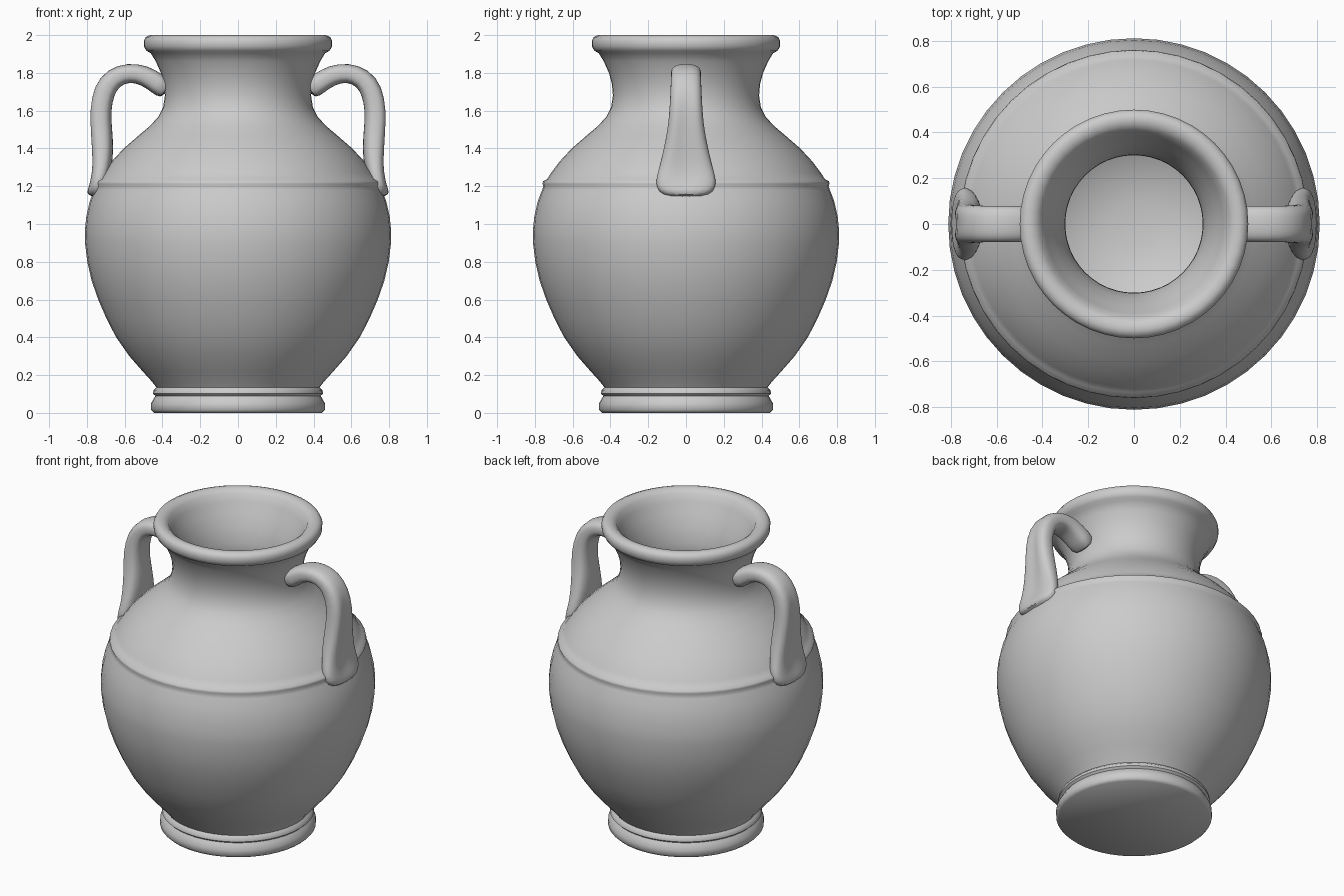
import bpy, bmesh
from math import sin, cos, pi, radians
from mathutils import Vector

if "Cube" in bpy.data.objects:
    bpy.data.objects.remove(bpy.data.objects["Cube"])


def finish(bm, name, angle):
    bmesh.ops.recalc_face_normals(bm, faces=bm.faces)
    mesh = bpy.data.meshes.new(name)
    bm.to_mesh(mesh)
    bm.free()
    obj = bpy.data.objects.new(name, mesh)
    bpy.context.collection.objects.link(obj)
    bpy.ops.object.select_all(action='DESELECT')
    obj.select_set(True)
    bpy.context.view_layer.objects.active = obj
    bpy.ops.object.shade_smooth_by_angle(angle=radians(angle))
    return obj


def skin(bm, rings):
    for a, b in zip(rings, rings[1:]):
        n = len(a)
        for i in range(n):
            j = (i + 1) % n
            bm.faces.new((a[i], a[j], b[j], b[i]))
    bm.faces.new(rings[0])
    bm.faces.new(rings[-1])


# Vase body: (radius, height) from the foot, over the rim, down to the inner floor
outside = [(.445, 0), (.46, .015), (.46, .05), (.447, .075), (.437, .09),
           (.45, .102), (.448, .12), (.432, .135), (.455, .165), (.505, .22),
           (.575, .30), (.645, .40), (.697, .50), (.74, .60), (.775, .70),
           (.798, .80), (.81, .90), (.811, .96), (.803, 1.04), (.785, 1.12),
           (.762, 1.18), (.755, 1.20), (.76, 1.212), (.757, 1.226), (.735, 1.238),
           (.715, 1.27), (.67, 1.33), (.605, 1.40), (.53, 1.465), (.465, 1.52),
           (.42, 1.57), (.396, 1.62), (.387, 1.68), (.392, 1.74), (.408, 1.80),
           (.435, 1.86), (.462, 1.905), (.485, 1.917), (.498, 1.94), (.499, 1.97),
           (.488, 1.99), (.465, 2.0)]
inside = [(.435, 1.995), (.41, 1.975), (.39, 1.93), (.36, 1.87), (.325, 1.79),
          (.302, 1.70), (.30, 1.62), (.33, 1.54), (.40, 1.46), (.50, 1.38),
          (.60, 1.28), (.67, 1.16), (.71, 1.0), (.70, .80), (.64, .60),
          (.55, .42), (.42, .26), (.25, .16), (.10, .13)]
SEG = 48
bm = bmesh.new()
skin(bm, [[bm.verts.new((r * cos(2 * pi * i / SEG), r * sin(2 * pi * i / SEG), z))
           for i in range(SEG)] for r, z in outside + inside])
finish(bm, "vase_body", 50)

# Handle: sections along the strap as (x, z, half width, half thickness)
path = [(.37, 1.70, .08, .055), (.43, 1.747, .08, .056), (.50, 1.79, .08, .054),
        (.58, 1.803, .08, .052), (.66, 1.775, .08, .056), (.712, 1.705, .083, .06),
        (.733, 1.60, .088, .06), (.727, 1.50, .098, .061), (.72, 1.40, .118, .062),
        (.722, 1.30, .142, .055), (.738, 1.225, .165, .05), (.753, 1.17, .15, .046),
        (.763, 1.14, .09, .04)]
N = 20
bm = bmesh.new()
rings = []
for k, (x, z, w, t) in enumerate(path):
    a, b = path[max(k - 1, 0)], path[min(k + 1, len(path) - 1)]
    d = Vector((b[0] - a[0], 0, b[1] - a[1])).normalized()
    out = Vector((-d.z, 0, d.x))
    ring = []
    for i in range(N):
        c, s = cos(2 * pi * i / N), sin(2 * pi * i / N)
        u = abs(c) ** .75 * (1 if c > 0 else -1)
        v = abs(s) ** .75 * (1 if s > 0 else -1)
        # shallow groove down the outer face of the lower strap
        if s > 0 and 5 < k < 11:
            v -= .3 * max(0, 1 - abs(u) / .6)
        ring.append(bm.verts.new(Vector((x, u * w, z)) + out * v * t))
    rings.append(ring)
skin(bm, rings)
handles = finish(bm, "handles", 60)
handles.modifiers.new("mirror", 'MIRROR').use_axis = (True, False, False)
handles.modifiers.new("smooth", 'SUBSURF').levels = 1
handles.modifiers["smooth"].render_levels = 1
